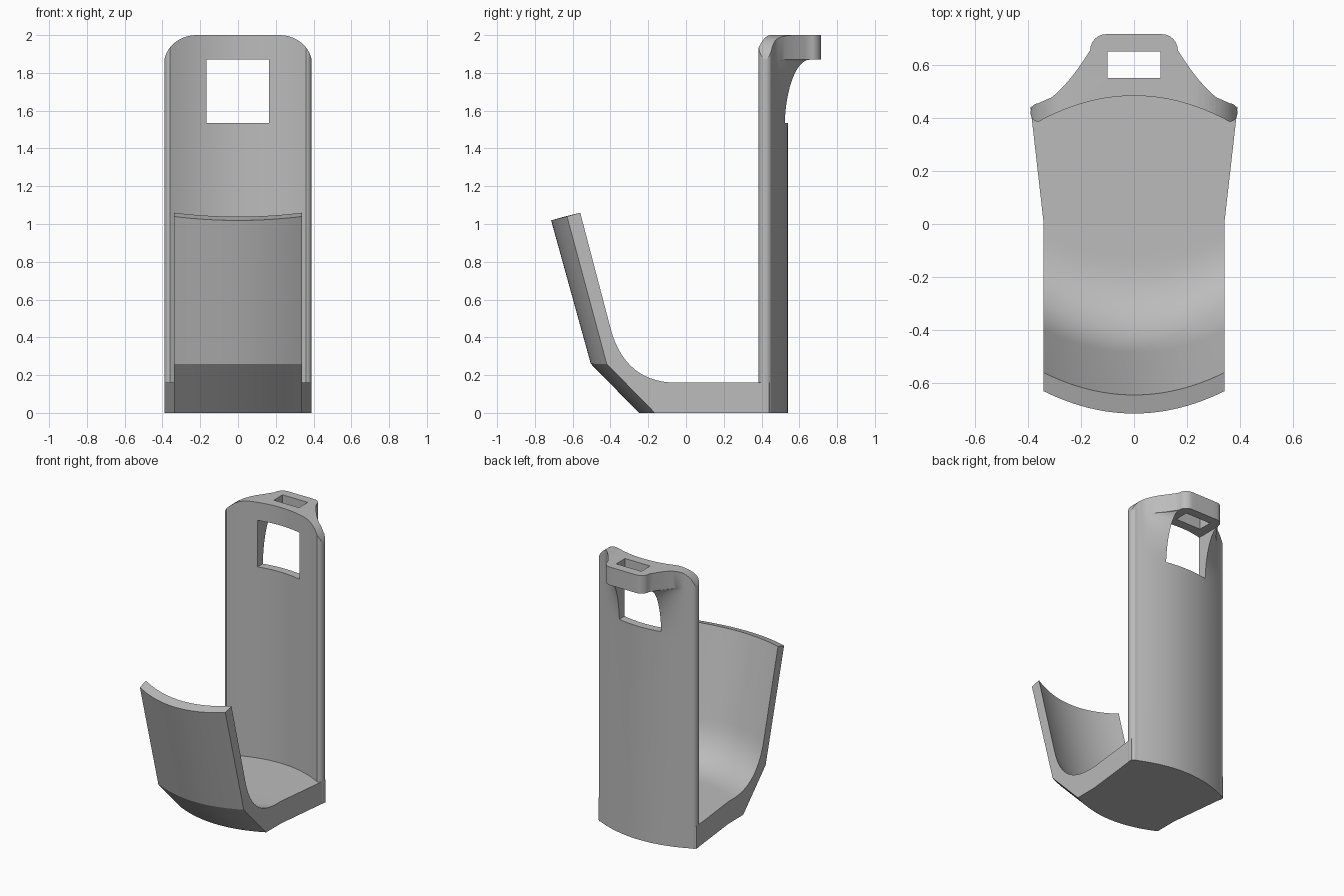
import bpy, bmesh, math

if "Cube" in bpy.data.objects:
    bpy.data.objects.remove(bpy.data.objects["Cube"])

grey = bpy.data.materials.new("plain_grey")
grey.use_nodes = True
colour = (0.5, 0.5, 0.5, 1)
grey.diffuse_color = colour
grey.node_tree.nodes["Principled BSDF"].inputs["Base Color"].default_value = colour

HALF = 0.39      # half width of the back plate
RIM = 0.36       # where the rounded rim begins


def loft(name, rings):
    """Skin a closed solid through equal-length rings of points."""
    bm = bmesh.new()
    loops = [[bm.verts.new(p) for p in ring] for ring in rings]
    n = len(loops[0])
    for a, b in zip(loops, loops[1:]):
        for i in range(n):
            j = (i + 1) % n
            bm.faces.new((a[i], a[j], b[j], b[i]))
    bm.faces.new(loops[0])
    bm.faces.new(loops[-1])
    bmesh.ops.recalc_face_normals(bm, faces=bm.faces)
    mesh = bpy.data.meshes.new(name)
    bm.to_mesh(mesh)
    bm.free()
    mesh.materials.append(grey)
    obj = bpy.data.objects.new(name, mesh)
    bpy.context.collection.objects.link(obj)
    return obj


def box(name, x0, x1, y0, y1, z0, z1):
    corners = ((x0, y0), (x1, y0), (x1, y1), (x0, y1))
    return loft(name, [[(x, y, z) for x, y in corners] for z in (z0, z1)])


def activate(obj):
    bpy.ops.object.select_all(action='DESELECT')
    obj.select_set(True)
    bpy.context.view_layer.objects.active = obj


def cut(obj, tool, operation):
    mod = obj.modifiers.new("cut", 'BOOLEAN')
    mod.operation = operation
    mod.solver = 'EXACT'
    mod.object = tool
    activate(obj)
    bpy.ops.object.modifier_apply(modifier=mod.name)
    bpy.data.objects.remove(tool)


def smooth(obj):
    activate(obj)
    bpy.ops.object.shade_smooth_by_angle(angle=math.radians(25))


def back_arc(x):
    return 0.54 - 0.1 * (x / HALF) ** 2


def front_arc(x):
    return 0.483 - 0.098 * (x / RIM) ** 2


def tab_outline(x):
    """Plan outline of the hanging tab at the top."""
    x = abs(x)
    if x <= 0.105:
        return 0.715
    if x <= 0.165:
        return 0.655 + 0.06 * math.sqrt(max(0, 1 - ((x - 0.105) / 0.06) ** 2))
    return max(back_arc(x), 0.44 + 0.215 * ((HALF - x) / 0.225) ** 1.7)


# Back plate: curved plan with rounded rims, flaring into the tab
half_xs = [0.035 * i for i in range(3)]
half_xs += [0.105 + 0.06 * math.sin(math.radians(15 * i)) for i in range(7)]
half_xs += [0.165 + (RIM - 0.165) * i / 12 for i in range(1, 13)]
xs = [-x for x in reversed(half_xs[1:])] + half_xs
rim = [(0.03 * math.sin(math.pi * i / 10), 0.035 * math.cos(math.pi * i / 10))
       for i in range(1, 10)]


def plate_ring(z):
    u = min(1, max(0, (z - 1.5) / 0.37))
    t = 1 - math.sqrt(1 - u * u)
    back = [(x, back_arc(x) + t * (tab_outline(x) - back_arc(x))) for x in xs]
    right = [(RIM + dx, 0.42 + dy) for dx, dy in rim]
    front = [(x, front_arc(x)) for x in reversed(xs)]
    left = [(-x, y) for x, y in reversed(right)]
    return [(x, y, z) for x, y in back + right + front + left]


levels = [0, 1.5]
levels += [1.5 + 0.37 * math.sin(math.radians(7.5 * i)) for i in range(1, 13)]
levels += [2.05]
plate = loft("back_plate", [plate_ring(z) for z in levels])

# Rounded top corners of the plate
side = HALF + 0.002
arch = [(side, -0.1)]
for i in range(25):
    a = math.pi * i / 24
    shift = 0.22 if i <= 12 else -0.22
    arch.append((shift + 0.172 * math.cos(a), 1.845 + 0.155 * math.sin(a)))
    if i == 12:
        arch.append((-0.22, 2.0))
arch.append((-side, -0.1))
trim = loft("corner_trim", [[(x, y, z) for x, z in arch] for y in (0, 1)])
cut(plate, trim, 'INTERSECT')

# Window through the plate and strap slot through the tab
cut(plate, box("window_cutter", -0.168, 0.165, 0.2, 0.9, 1.535, 1.87), 'DIFFERENCE')
cut(plate, box("slot_cutter", -0.1, 0.1, 0.55, 0.65, 1.8, 2.1), 'DIFFERENCE')
smooth(plate)

# Front pocket: side profile swept across the width with a bowed front
bend = []
for i in range(15):
    t = i / 14
    a, b, c = (1 - t) ** 2, 2 * t * (1 - t), t * t
    bend.append((-0.40 * a - 0.324 * b - 0.05 * c, 0.45 * a + 0.16 * (b + c)))
profile = [(0, 0), (-0.165, 0), (-0.42, 0.26), (-0.63, 1.04), (-0.56, 1.06)]
profile += bend + [(0, 0.16)]


def pocket_ring(s):
    bow = 1 - s * s
    end = back_arc(HALF * s) - 0.002 * bow
    ring = [(HALF * s, end, 0)]
    for y, z in profile:
        dy = 0.084 * bow if y < 0 else 0
        dz = 0.021 * bow * min(1, max(0, (z - 0.26) / 0.78))
        ring.append((0.34 * s, y - dy, z - dz))
    ring.append((HALF * s, end, 0.16))
    return ring


pocket = loft("front_pocket", [pocket_ring(-1 + i / 12) for i in range(25)])
smooth(pocket)
